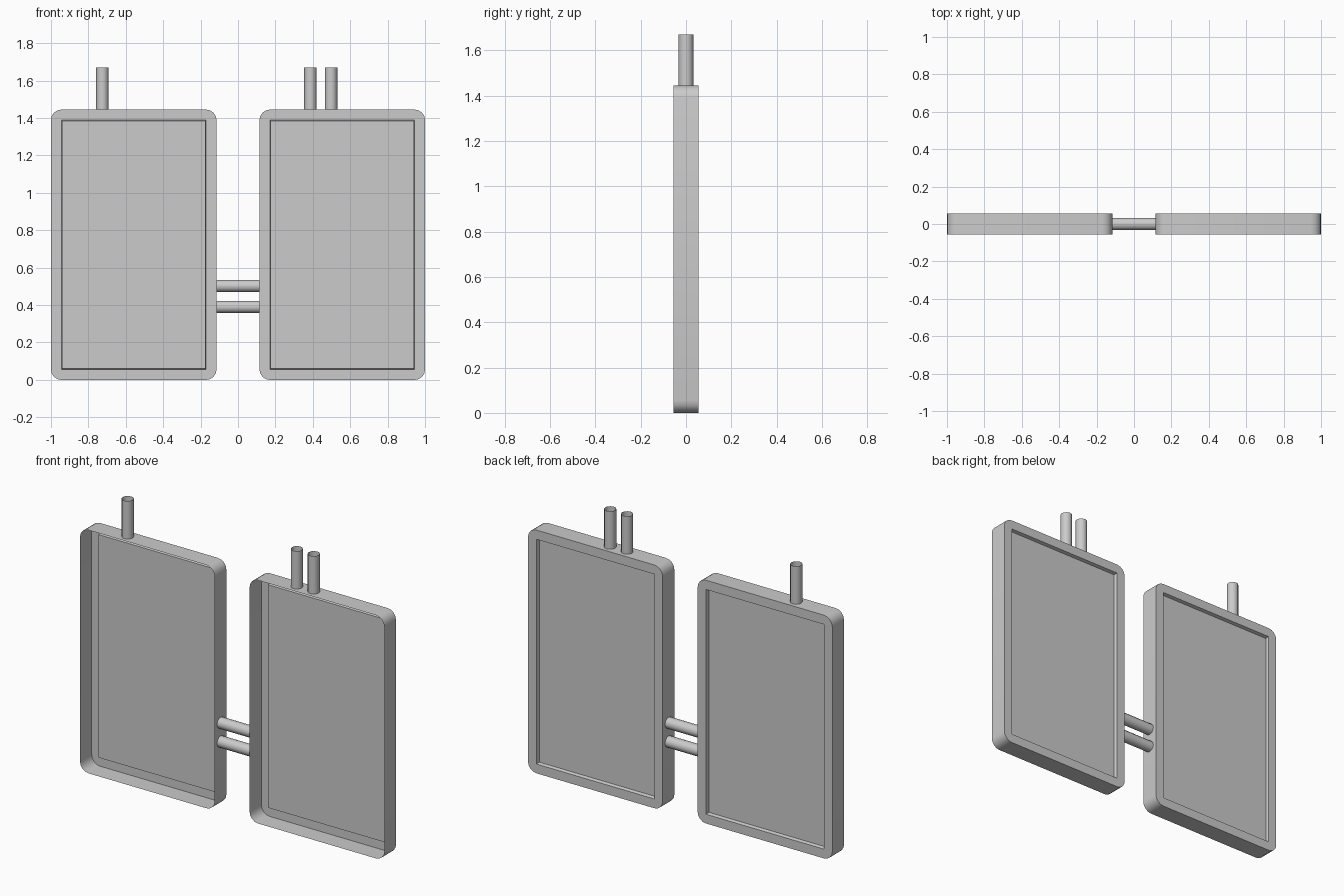
import bpy, bmesh, math
from mathutils import Vector

if "Cube" in bpy.data.objects:
    bpy.data.objects.remove(bpy.data.objects["Cube"])

W, H, D = 0.885, 1.445, 0.055   # panel width, height, half depth
R, BORDER, RECESS = 0.055, 0.055, 0.02
SEG = 4


def finish(bm, name):
    bmesh.ops.remove_doubles(bm, verts=bm.verts, dist=1e-5)
    mesh = bpy.data.meshes.new(name)
    bm.to_mesh(mesh)
    bm.free()
    obj = bpy.data.objects.new(name, mesh)
    bpy.context.collection.objects.link(obj)
    bpy.ops.object.select_all(action='DESELECT')
    obj.select_set(True)
    bpy.context.view_layer.objects.active = obj
    bpy.ops.object.shade_smooth_by_angle(angle=math.radians(35))
    return obj


def loop(bm, cx, y, inset, r):
    """Rounded rectangle in the xz plane; r = 0 collapses the corners."""
    hw, hh = W / 2 - inset - r, H / 2 - inset - r
    verts = []
    for k, (sx, sz) in enumerate([(1, 1), (-1, 1), (-1, -1), (1, -1)]):
        for i in range(SEG + 1):
            a = (k + i / SEG) * math.pi / 2
            verts.append(bm.verts.new((cx + sx * hw + r * math.cos(a), y,
                                       H / 2 + sz * hh + r * math.sin(a))))
    return verts


def tray(name, cx):
    """Thin shell: open front, side wall, back border, recessed back panel."""
    bm = bmesh.new()
    loops = [loop(bm, cx, -D, 0, R), loop(bm, cx, D, 0, R),
             loop(bm, cx, D, BORDER, 0), loop(bm, cx, D - RECESS, BORDER + 0.005, 0)]
    n = len(loops[0])
    for a, b in zip(loops, loops[1:]):
        for i in range(n):
            j = (i + 1) % n
            bm.faces.new((a[i], b[i], b[j], a[j]))
    bm.faces.new(list(reversed(loops[-1])))
    return finish(bm, name)


def tube(name, start, end, r=0.033):
    """Open-ended round pipe between two points."""
    start, end = Vector(start), Vector(end)
    axis = end - start
    bm = bmesh.new()
    bmesh.ops.create_cone(bm, cap_ends=False, segments=12, radius1=r, radius2=r,
                          depth=axis.length)
    obj = finish(bm, name)
    obj.location = (start + end) / 2
    obj.rotation_euler = axis.to_track_quat('Z', 'Y').to_euler()
    return obj


# Two panels
tray("left_panel", -1 + W / 2)
tray("right_panel", 1 - W / 2)

# Pipes standing on the top edges
for name, x in [("left_top_pipe", -0.725), ("right_top_pipe_a", 0.387),
                ("right_top_pipe_b", 0.498)]:
    tube(name, (x, 0, H), (x, 0, 1.67))

# Pipes joining the two panels
for name, z in [("lower_link_pipe", 0.39), ("upper_link_pipe", 0.502)]:
    tube(name, (-1 + W, 0, z), (1 - W, 0, z))
